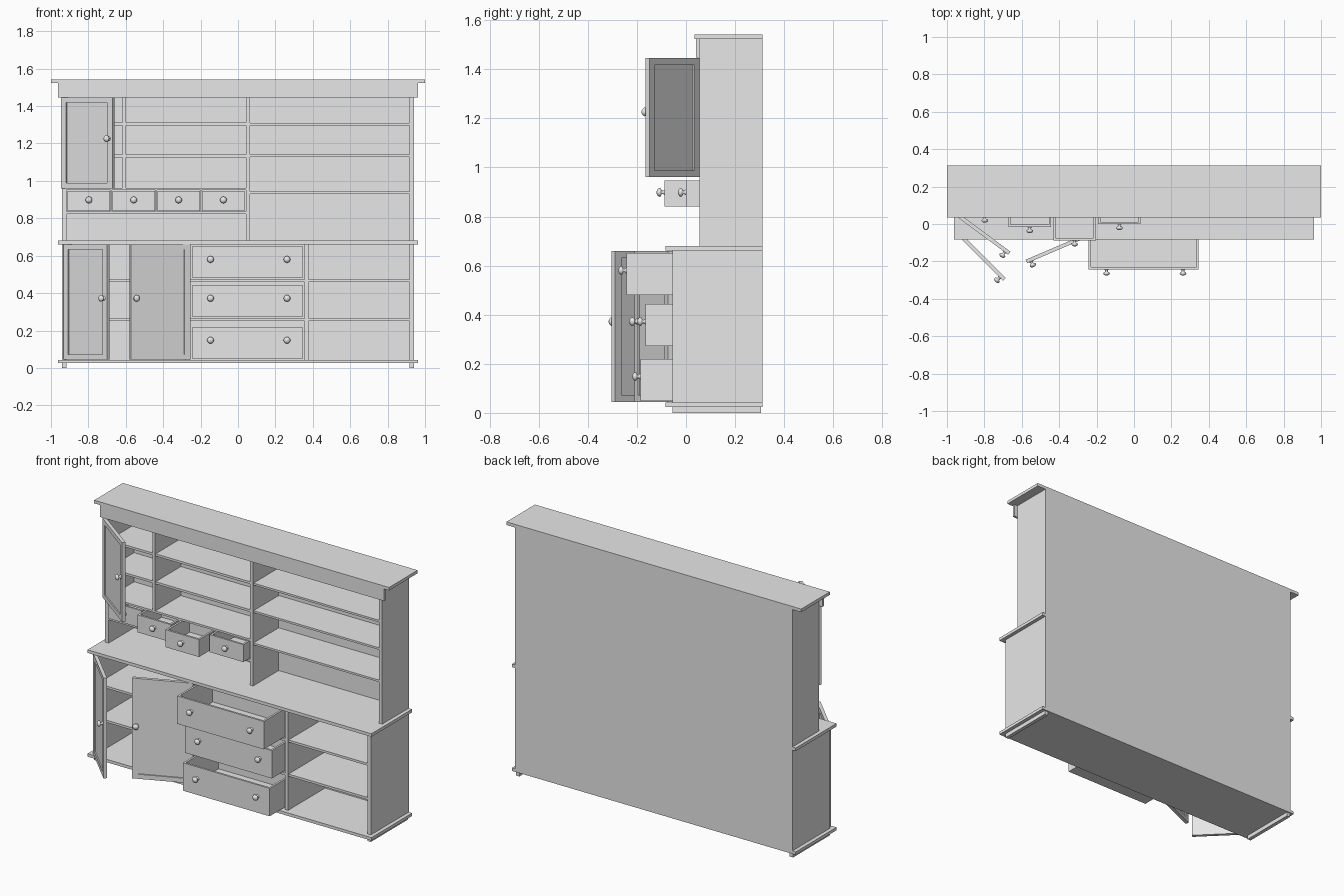
import bpy, bmesh
from math import radians, sin, cos
from mathutils import Matrix, Vector

cube = bpy.data.objects.get("Cube")
if cube:
    bpy.data.objects.remove(cube, do_unlink=True)

mat = bpy.data.materials.new("painted_grey")
mat.use_nodes = True
GREY = (0.8, 0.8, 0.8, 1)
mat.diffuse_color = GREY
mat.node_tree.nodes["Principled BSDF"].inputs["Base Color"].default_value = GREY


def finish(name, bm, matrix=Matrix()):
    bmesh.ops.recalc_face_normals(bm, faces=bm.faces)
    mesh = bpy.data.meshes.new(name)
    bm.to_mesh(mesh)
    bm.free()
    mesh.materials.append(mat)
    ob = bpy.data.objects.new(name, mesh)
    ob.matrix_world = matrix
    bpy.context.collection.objects.link(ob)
    return ob


def add_box(bm, x0, x1, y0, y1, z0, z1):
    lo, hi = Vector((x0, y0, z0)), Vector((x1, y1, z1))
    m = Matrix.Translation((lo + hi) / 2) @ Matrix.Diagonal((*(hi - lo), 1))
    bmesh.ops.create_cube(bm, size=1, matrix=m)


def board(name, *bounds):
    bm = bmesh.new()
    add_box(bm, *bounds)
    return finish(name, bm)


def knob(name, matrix):
    """Turned knob pointing along local -y."""
    bm = bmesh.new()
    profile = [(0.012, 0), (0.007, 0.006), (0.007, 0.012), (0.016, 0.016),
               (0.018, 0.022), (0.014, 0.028), (0.007, 0.032), (0, 0.033)]
    vs = [bm.verts.new((r, -d, 0)) for r, d in profile]
    es = [bm.edges.new(pair) for pair in zip(vs, vs[1:])]
    bmesh.ops.spin(bm, geom=vs + es, axis=(0, 1, 0), cent=(0, 0, 0),
                   angle=radians(360), steps=16)
    bmesh.ops.remove_doubles(bm, verts=bm.verts, dist=0.0001)
    ob = finish(name, bm, matrix)
    for p in ob.data.polygons:
        p.use_smooth = True


def drawer(name, x0, x1, z0, z1, front, depth, knob_xs, knob_z):
    """Open-topped box with knobs on its front."""
    t, back = 0.012, front + depth
    bm = bmesh.new()
    add_box(bm, x0, x1, front, front + t, z0, z1)
    add_box(bm, x0, x1, back - t, back, z0, z1)
    for x in (x0, x1 - t):
        add_box(bm, x, x + t, front + t, back - t, z0, z1)
    add_box(bm, x0 + t, x1 - t, front + t, back - t, z0, z0 + t)
    finish(name, bm)
    for i, x in enumerate(knob_xs):
        knob(f"{name}_knob_{i + 1}", Matrix.Translation((x, front, knob_z)))


def door(name, hinge, side, width, z0, z1, angle, knob_z):
    """Framed door with a sunk panel; side is +1 when it runs towards +x."""
    t, f = 0.02, 0.035
    bm = bmesh.new()

    def part(a, b, y0, y1, lo, hi):
        add_box(bm, min(a * side, b * side), max(a * side, b * side), y0, y1, lo, hi)

    part(0, f, -t, 0, z0, z1)
    part(width - f, width, -t, 0, z0, z1)
    part(f, width - f, -t, 0, z0, z0 + f * 0.8)
    part(f, width - f, -t, 0, z1 - f * 0.8, z1)
    part(f, width - f, -t * 0.65, -t * 0.35, z0 + f * 0.8, z1 - f * 0.8)
    m = Matrix.Translation((*hinge, 0)) @ Matrix.Rotation(radians(-side * angle), 4, "Z")
    finish(name, bm, m)
    knob(name + "_knob", m @ Matrix.Translation((side * (width - 0.024), -t, knob_z)))


BACK, PANEL = 0.312, 0.303      # rear face and inner face of the back panel
BASE, HUTCH = -0.055, 0.055     # front faces of the lower and upper carcass
IN, OUT = 0.917, 0.94           # inner and outer faces of the sides

# Carcass
board("back_panel", -OUT, OUT, PANEL, BACK, 0.043, 1.523)
board("bottom_board", -0.963, 0.963, -0.083, BACK, 0.025, 0.043)
board("worktop", -0.963, 0.963, -0.083, BACK, 0.661, 0.68)
board("top_board", -1, 1, 0.035, BACK, 1.523, 1.542)
board("top_fascia", -0.963, 0.963, 0.04, HUTCH, 1.447, 1.523)
for label, s in (("left", 1), ("right", -1)):
    a, b = sorted((s * IN, s * OUT))
    board(label + "_base_side", a, b, BASE, PANEL, 0.043, 0.661)
    board(label + "_hutch_side", a, b, HUTCH, PANEL, 0.68, 1.523)
    board(label + "_foot_runner", a, b, BASE, 0.305, 0, 0.025)

# Base partitions and shelves
base_cuts = (-0.27, 0.367)
for i, x in enumerate(base_cuts):
    board(f"base_partition_{i + 1}", x - 0.011, x + 0.011, BASE, PANEL, 0.043, 0.661)
edges = (-IN - 0.011, *base_cuts, IN + 0.011)
for i, (a, b) in enumerate(zip(edges, edges[1:])):
    for j, z in enumerate((0.25, 0.459)):
        board(f"base_shelf_{i + 1}_{j + 1}", a + 0.011, b - 0.011,
              BASE + 0.005, PANEL, z, z + 0.014)

# Hutch partitions and shelves
board("hutch_middle_partition", 0.042, 0.064, HUTCH, PANEL, 0.68, 1.523)
board("hutch_left_partition", -0.617, -0.6, HUTCH, PANEL, 0.96, 1.523)
for i, z in enumerate((1.126, 1.297)):
    board(f"narrow_shelf_{i + 1}", -IN, -0.617, HUTCH + 0.004, PANEL, z, z + 0.014)
    board(f"wide_shelf_{i + 1}", -0.6, 0.042, HUTCH + 0.004, PANEL, z, z + 0.014)
for i, z in enumerate((0.93, 1.128, 1.297)):
    board(f"plate_shelf_{i + 1}", 0.064, IN, HUTCH + 0.004, PANEL, z, z + 0.012)
for label, z in (("lower", 0.823), ("upper", 0.95)):
    board(label + "_drawer_shelf", -IN, 0.042, HUTCH, PANEL, z, z + 0.012)

# Row of small drawers, each pulled out by its own amount
pitch = (0.042 + IN) / 4
for i, front in enumerate((0.04, -0.016, -0.087, 0.0)):
    x0 = -IN + i * pitch
    if i:
        board(f"small_drawer_divider_{i}", x0 - 0.004, x0 + 0.004,
              HUTCH, PANEL, 0.835, 0.95)
    drawer(f"small_drawer_{i + 1}", x0 + 0.006, x0 + pitch - 0.006, 0.84, 0.947,
           front, 0.23, [x0 + pitch / 2], 0.898)

# Large drawers
for i, (z, front) in enumerate(((0.048, -0.186), (0.272, -0.165), (0.48, -0.243))):
    drawer(f"large_drawer_{i + 1}", -0.243, 0.345, z, z + 0.171,
           front, 0.34, (-0.147, 0.262), z + 0.1)

# Open doors
door("hutch_door", (-0.935, HUTCH), 1, 0.342, 0.96, 1.446, 36.5, 1.226)
door("outer_base_door", (-0.92, BASE), 1, 0.33, 0.045, 0.66, 45, 0.372)
door("inner_base_door", (-0.262, BASE), -1, 0.345, 0.045, 0.66, 23.2, 0.372)
